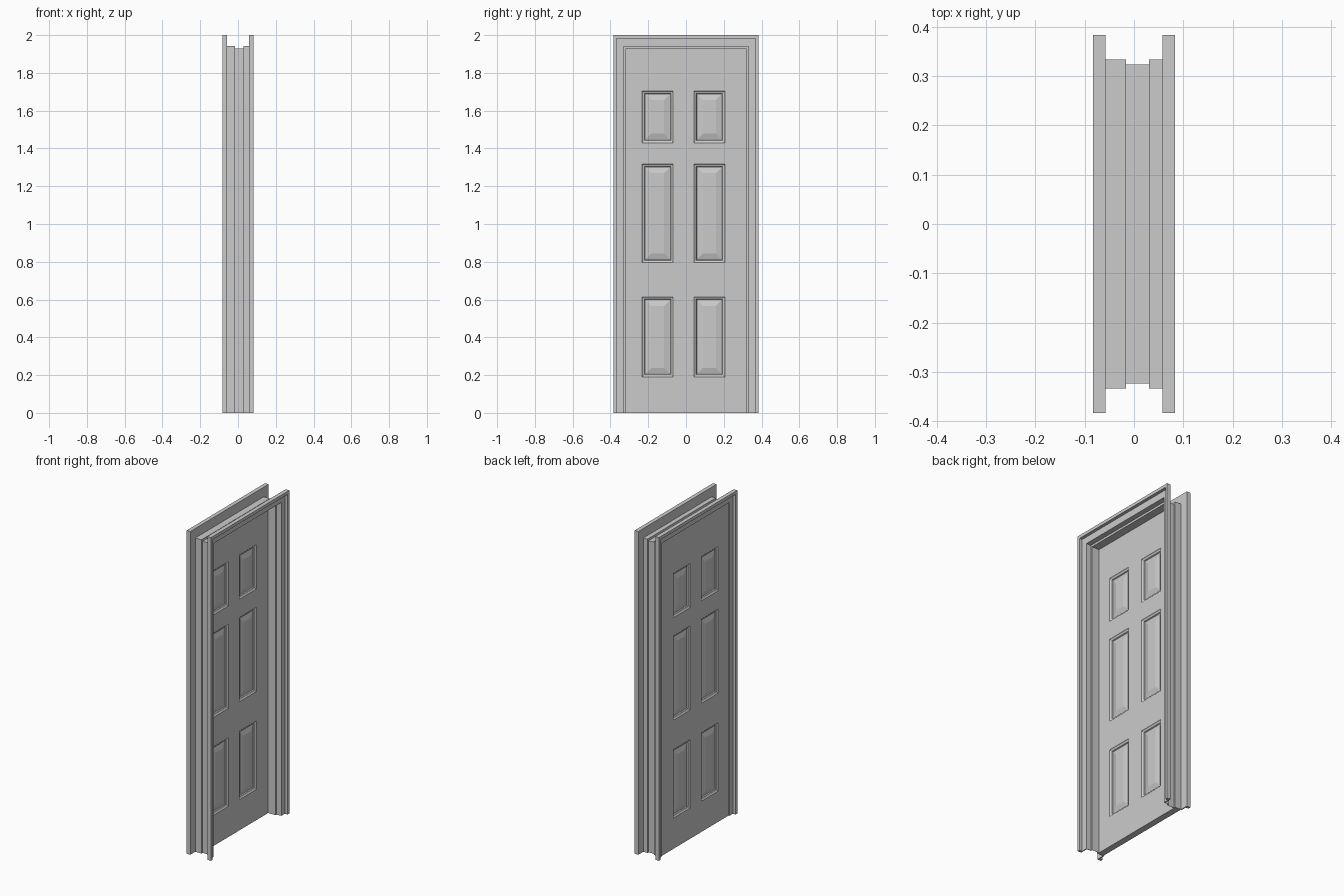
import bpy
import bmesh

cube = bpy.data.objects.get("Cube")
if cube:
    bpy.data.objects.remove(cube, do_unlink=True)

# One plain grey for everything
grey = bpy.data.materials.new("plain grey")
grey.use_nodes = True
colour = (0.6, 0.6, 0.6, 1)
grey.diffuse_color = colour
grey.node_tree.nodes["Principled BSDF"].inputs["Base Color"].default_value = colour


def finish(bm, name):
    bmesh.ops.recalc_face_normals(bm, faces=bm.faces)
    mesh = bpy.data.meshes.new(name)
    bm.to_mesh(mesh)
    bm.free()
    mesh.materials.append(grey)
    obj = bpy.data.objects.new(name, mesh)
    bpy.context.collection.objects.link(obj)
    return obj


def sweep_around_opening(name, profile):
    """Sweep a closed (depth, half width) section up, over and down the opening."""
    bm = bmesh.new()
    rings = []
    for side, at_top in ((-1, False), (-1, True), (1, True), (1, False)):
        ring = []
        for x, w in profile:
            top = 2 - (0.383 - w) * 1.2
            ring.append(bm.verts.new((x, side * w, top if at_top else 0)))
        rings.append(ring)
    n = len(profile)
    for a, b in zip(rings, rings[1:]):
        for i in range(n):
            j = (i + 1) % n
            bm.faces.new((a[i], a[j], b[j], b[i]))
    bm.faces.new(rings[0])
    bm.faces.new(rings[-1])
    return finish(bm, name)


# Stepped casings on both faces of the wall
for name, s in (("front_casing", 1), ("back_casing", -1)):
    sweep_around_opening(name, [(s * x, w) for x, w in (
        (0.083, 0.383), (0.083, 0.367), (0.064, 0.367),
        (0.064, 0.334), (0.058, 0.334), (0.058, 0.383))])

# Thin folded jamb with the door stop in the middle
sweep_around_opening("jamb", [
    (0.064, 0.332), (0.032, 0.332), (0.032, 0.321), (-0.018, 0.321),
    (-0.018, 0.332), (-0.064, 0.332), (-0.064, 0.334), (-0.016, 0.334),
    (-0.016, 0.323), (0.030, 0.323), (0.030, 0.334), (0.064, 0.334)])

# Door leaf: a slab cut into a grid whose odd cells are the six panels
y_cuts = [-0.331, -0.232, -0.068, 0.042, 0.206, 0.331]
z_cuts = [0, 0.19, 0.614, 0.796, 1.317, 1.43, 1.704, 1.937]
FRONT, BACK = -0.0185, -0.058
bm = bmesh.new()
grid = [[bm.verts.new((FRONT, y, z)) for z in z_cuts] for y in y_cuts]
for i in range(len(y_cuts) - 1):
    for j in range(len(z_cuts) - 1):
        bm.faces.new((grid[i][j], grid[i + 1][j], grid[i + 1][j + 1], grid[i][j + 1]))
copy = bmesh.ops.extrude_face_region(bm, geom=bm.faces[:], use_keep_orig=True)
moved = [v for v in copy["geom"] if isinstance(v, bmesh.types.BMVert)]
bmesh.ops.translate(bm, verts=moved, vec=(BACK - FRONT, 0, 0))
bmesh.ops.recalc_face_normals(bm, faces=bm.faces)


def is_panel(face):
    c = face.calc_center_median()
    column = sum(c.y > y for y in y_cuts) - 1
    row = sum(c.z > z for z in z_cuts) - 1
    return abs(face.normal.x) > 0.9 and column % 2 == 1 and row % 2 == 1


# Moulded recess, then a bevelled raised field, on both faces of the door
panels = [f for f in bm.faces if is_panel(f)]
for thickness, depth in ((0.004, -0.004), (0.008, -0.003), (0.003, -0.006),
                         (0.005, 0), (0.028, 0.008)):
    bmesh.ops.inset_individual(bm, faces=panels, thickness=thickness,
                               depth=depth, use_even_offset=True)
finish(bm, "door_leaf")
